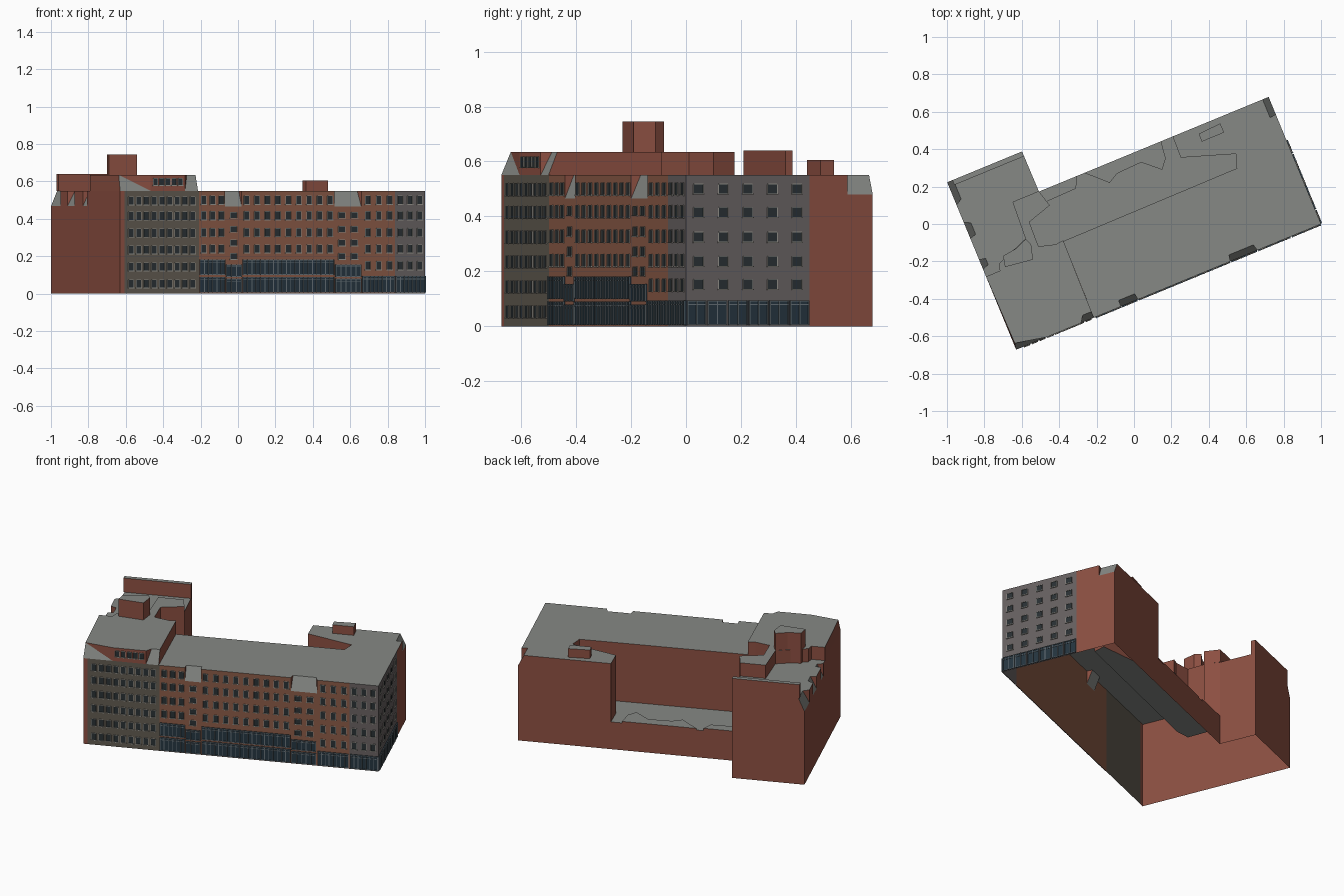
import bpy, bmesh, math
from mathutils import Vector

if "Cube" in bpy.data.objects:
    bpy.data.objects.remove(bpy.data.objects["Cube"])

# ---------- frame: u runs along the street front, v runs back ----------
C, S = 0.9245, 0.3811
U, V = 1.763, 0.735          # main block length and depth
VL = 0.968                   # depth of the left wing
H, HT = 0.55, 0.635          # main roof, tall roof


def W(u, v, z):
    return Vector((-0.63 + u * C - v * S, -0.672 + u * S + v * C, z))


# facade frames: a = left to right seen from outside, d = depth inward
def front(a, d, z): return W(a, d, z)
def right(a, d, z): return W(U - d, a, z)
def left(a, d, z): return W(d, VL - a, z)


COL = {
    "brick": (0.26, 0.078, 0.053), "facade_brick": (0.25, 0.10, 0.060),
    "olive": (0.115, 0.10, 0.078), "stone": (0.135, 0.118, 0.118),
    "roof": (0.24, 0.25, 0.235), "glass": (0.022, 0.030, 0.034),
    "shop_glass": (0.018, 0.035, 0.05), "trim": (0.30, 0.29, 0.26),
    "shop_trim": (0.13, 0.16, 0.18),
}
parts = {}


def add(name, mat, pts):
    bm = parts.setdefault(name, (mat, bmesh.new()))[1]
    bm.faces.new([bm.verts.new(p) for p in pts])


def box(name, mat, f, a0, a1, d0, d1, z0, z1):
    # five-sided box standing on a facade (d0 is the outer side)
    o = [f(a0, d0, z0), f(a1, d0, z0), f(a1, d0, z1), f(a0, d0, z1)]
    i = [f(a0, d1, z0), f(a1, d1, z0), f(a1, d1, z1), f(a0, d1, z1)]
    add(name, mat, o)
    for k in range(4):
        n = (k + 1) % 4
        add(name, mat, [o[n], o[k], i[k], i[n]])


def walls(name, mat, pts, z0, z1, closed=True):
    n = len(pts)
    for k in range(n if closed else n - 1):
        p, q = pts[k], pts[(k + 1) % n]
        add(name, mat, [W(*p, z0), W(*q, z0), W(*q, z1), W(*p, z1)])


def cap(name, pts, z):
    add(name, "roof", [W(*p, z) for p in pts])


def prism(name, pts, z0, z1):
    walls(name + "_walls", "brick", pts, z0, z1)
    cap(name + "_roof", pts, z1)


def facade(f, strips, z0, z1):
    """strips: (a, b, mat, notch); notch = (z_low, top_a, top_b, depth, cheeks).
    Returns the roof outline as (a, d) points."""
    out = []
    for a, b, mat, notch in strips:
        top = notch[0] if notch else z1
        if top > z0:
            add("wall_" + mat, mat, [f(a, 0, z0), f(b, 0, z0), f(b, 0, top), f(a, 0, top)])
        if not notch:
            out += [(a, 0), (b, 0)]
            continue
        zl, ta, tb, d, cheeks = notch
        slope = [f(a, 0, zl), f(b, 0, zl), f(tb, d, z1)]
        if tb > ta:
            slope.append(f(ta, d, z1))
        add("mansard_slopes", "roof", slope)
        if "a" in cheeks:
            add("slope_cheeks", "brick", [f(a, 0, zl), f(ta, d, z1), f(a, 0, z1)])
        if "b" in cheeks:
            add("slope_cheeks", "brick", [f(b, 0, zl), f(b, 0, z1), f(tb, d, z1)])
        out += [(ta, d), (tb, d)] if tb > ta else [(ta, d)]
    return [p for k, p in enumerate(out) if k == 0 or p != out[k - 1]]


# ---------- outer walls with notched eaves ----------
D = 0.035
fpts = facade(front, [
    (0, 0.025, "brick", None), (0.025, 0.455, "olive", None),
    (0.455, 0.607, "facade_brick", None),
    (0.607, 0.703, "facade_brick", (0.465, 0.607, 0.70, D, "ab")),
    (0.703, 1.239, "facade_brick", None),
    (1.239, 1.395, "facade_brick", (0.465, 1.245, 1.385, D, "ab")),
    (1.395, 1.59, "facade_brick", None), (1.59, U, "stone", None)], 0, H)
rpts = facade(right, [
    (0, 0.487, "stone", None), (0.487, 0.635, "brick", None),
    (0.635, V, "brick", (0.48, 0.63, V, D, "a"))], 0, H)
lpts = facade(left, [
    (0, 0.131, "brick", (0.47, 0, 0.11, D, "b")), (0.131, 0.231, "brick", None),
    (0.231, 0.324, "brick", (0.47, 0.25, 0.315, D, "ab")), (0.324, 0.448, "brick", None),
    (0.448, 0.502, "brick", (0.47, 0.455, 0.49, D, "ab")), (0.502, VL, "brick", None)], 0, H)

# courtyard outline, from the back edge around to the left wing
court = [(1.208, V), (1.205, 0.614), (1.485, 0.52), (1.46, 0.447), (0.41, 0.44),
         (0.321, 0.465), (0.325, 0.604), (0.46, 0.645), (0.435, V)]
LOW = 0.175
walls("courtyard_walls", "brick", court, LOW, H, closed=False)
cap("courtyard_roof", court[::-1], LOW)
walls("courtyard_back_wall", "brick", [court[0], court[-1]], 0, LOW, closed=False)
prism("terrace_step_left", [(0.435, V), (0.445, 0.67), (0.624, 0.675), (0.656, V)], LOW, 0.19)
prism("terrace_step_right", [(0.697, V), (0.802, 0.634), (0.858, 0.665), (1.0, 0.671),
                             (1.088, 0.592), (1.129, 0.64), (1.141, V)], LOW, 0.185)

# back walls
add("back_walls", "brick", [W(U, V, 0), W(1.208, V, 0), W(1.208, V, H), W(U - D, V, H), W(U, V, 0.48)])
walls("back_walls", "brick", [(0.435, V), (0.433, VL)], 0, H, closed=False)
add("back_walls", "brick", [W(0.433, VL, 0), W(0, VL, 0), W(0, VL, 0.47), W(D, VL, H), W(0.433, VL, H)])

# main roof
outline = fpts + [(U - d, a) for a, d in rpts] + court + [(0.433, VL)] + [(d, VL - a) for a, d in lpts]
clean = []
for p in outline:
    if not clean or (Vector(p) - Vector(clean[-1])).length > 1e-4:
        clean.append(p)
if (Vector(clean[0]) - Vector(clean[-1])).length < 1e-4:
    clean.pop()
cap("main_roof", clean, H)

# ---------- tall storey at the left end ----------
hp = facade(front, [
    (0, 0.175, "olive", (H, 0.006, 0.006, D, "b")), (0.175, 0.375, "brick", None),
    (0.375, 0.45, "olive", (H, 0.40, 0.45, D, "a"))], H, HT)
side = [(0.455, 0.445), (0.41, 0.44), (0.321, 0.465), (0.325, 0.604), (0.46, 0.645),
        (0.435, 0.738), (0.283, 0.738), (0.272, 0.53), (0.09, 0.46), (0.08, 0.423), (0, 0.423)]
walls("tall_storey_walls", "brick", side, H, HT, closed=False)
add("tall_storey_walls", "brick", [W(0.45, 0, H), W(0.455, 0.445, H), W(0.455, 0.445, HT), W(0.45, D, HT)])
add("tall_storey_walls", "brick", [W(0, 0.423, H), W(0, 0, H), W(0.006, D, HT), W(0, 0.423, HT)])
cap("tall_storey_roof", hp + side, HT)

# rooftop boxes and the raised rear parapet
prism("large_penthouse", [(0.113, 0.431), (0.267, 0.411), (0.288, 0.489), (0.272, 0.528),
                          (0.205, 0.50), (0.127, 0.49)], H, 0.745)
prism("small_penthouse", [(1.342, 0.65), (1.47, 0.65), (1.47, 0.703), (1.342, 0.695)], H, 0.605)
prism("rear_parapet", [(0.03, 0.94), (0.433, 0.94), (0.433, VL), (0.03, VL)], H, 0.64)


# ---------- windows and shop fronts ----------
def window(f, a, z, w=0.027, h=0.042):
    a0, a1, z0, z1 = a - w / 2, a + w / 2, z - h / 2, z + h / 2
    t = 0.004
    box("window_glass", "glass", f, a0, a1, -0.001, 0, z0, z1)
    box("window_frames", "trim", f, a0 - t, a1 + t, -0.006, 0, z0 - t, z0)
    box("window_frames", "trim", f, a0, a1, -0.004, 0, z1, z1 + t * 0.7)
    for x in (a0 - t * 0.6, a1):
        box("window_frames", "trim", f, x, x + t * 0.6, -0.004, 0, z0, z1)


def window_grid(f, a0, a1, n, rows, **k):
    for i in range(n):
        for z in rows:
            window(f, a0 + (a1 - a0) * (i + 0.5) / n, z, **k)


def shop(f, a0, a1, z0, z1, n):
    box("shop_glass", "shop_glass", f, a0, a1, -0.004, 0, z0, z1)
    for i in range(n + 1):
        x = a0 + (a1 - a0 - 0.004) * i / n
        box("shop_mullions", "shop_trim", f, x, x + 0.004, -0.008, -0.004, z0, z1)
    for z in (z0, z0 + (z1 - z0) * 0.8, z1 - 0.004):
        box("shop_rails", "shop_trim", f, a0, a1, -0.007, -0.004, z, z + 0.004)


upper = [0.50, 0.417, 0.328, 0.24]
window_grid(front, 0.04, 0.44, 9, [0.497, 0.415, 0.325, 0.235, 0.144, 0.053])
window_grid(front, 0.185, 0.365, 5, [0.598], w=0.024, h=0.036)
window_grid(front, 0.457, 0.61, 3, upper)
window_grid(front, 0.70, 1.243, 9, upper)
window_grid(front, 1.40, 1.588, 3, upper + [0.15])
window_grid(front, 1.592, 1.758, 3, upper + [0.15])
bay = [0.42, 0.345, 0.272, 0.20]
window_grid(front, 0.61, 0.70, 1, bay, w=0.036, h=0.03)
window_grid(front, 1.245, 1.39, 2, bay, w=0.036, h=0.03)
window_grid(right, 0, 0.485, 5, [0.50, 0.415, 0.325, 0.237, 0.153], w=0.036, h=0.034)

for a0, a1, n in ((0.458, 0.607, 6), (0.707, 1.236, 21)):
    shop(front, a0, a1, 0.005, 0.09, n)
    shop(front, a0, a1, 0.10, 0.182, n)
for a0, a1, n in ((0.611, 0.70, 3), (1.243, 1.391, 5)):
    shop(front, a0, a1, 0.005, 0.08, n)
    shop(front, a0, a1, 0.09, 0.155, n)
shop(front, 1.399, 1.585, 0.005, 0.095, 8)
shop(front, 1.593, U - 0.002, 0.005, 0.095, 7)
for i in range(6):
    shop(right, 0.003 + i * 0.081, 0.078 + i * 0.081, 0.005, 0.095, 2)

# ---------- make the objects ----------
mats = {}
for k, c in COL.items():
    mats[k] = bpy.data.materials.new(k)
    mats[k].diffuse_color = (*c, 1)
for name, (mat, bm) in parts.items():
    bmesh.ops.remove_doubles(bm, verts=bm.verts, dist=1e-5)
    me = bpy.data.meshes.new(name)
    bm.to_mesh(me)
    bm.free()
    me.materials.append(mats[mat])
    bpy.context.collection.objects.link(bpy.data.objects.new(name, me))

for m in bpy.data.materials:
    if m.users and not m.is_grease_pencil:
        m.use_nodes = True
        m.node_tree.nodes["Principled BSDF"].inputs["Base Color"].default_value = m.diffuse_color
